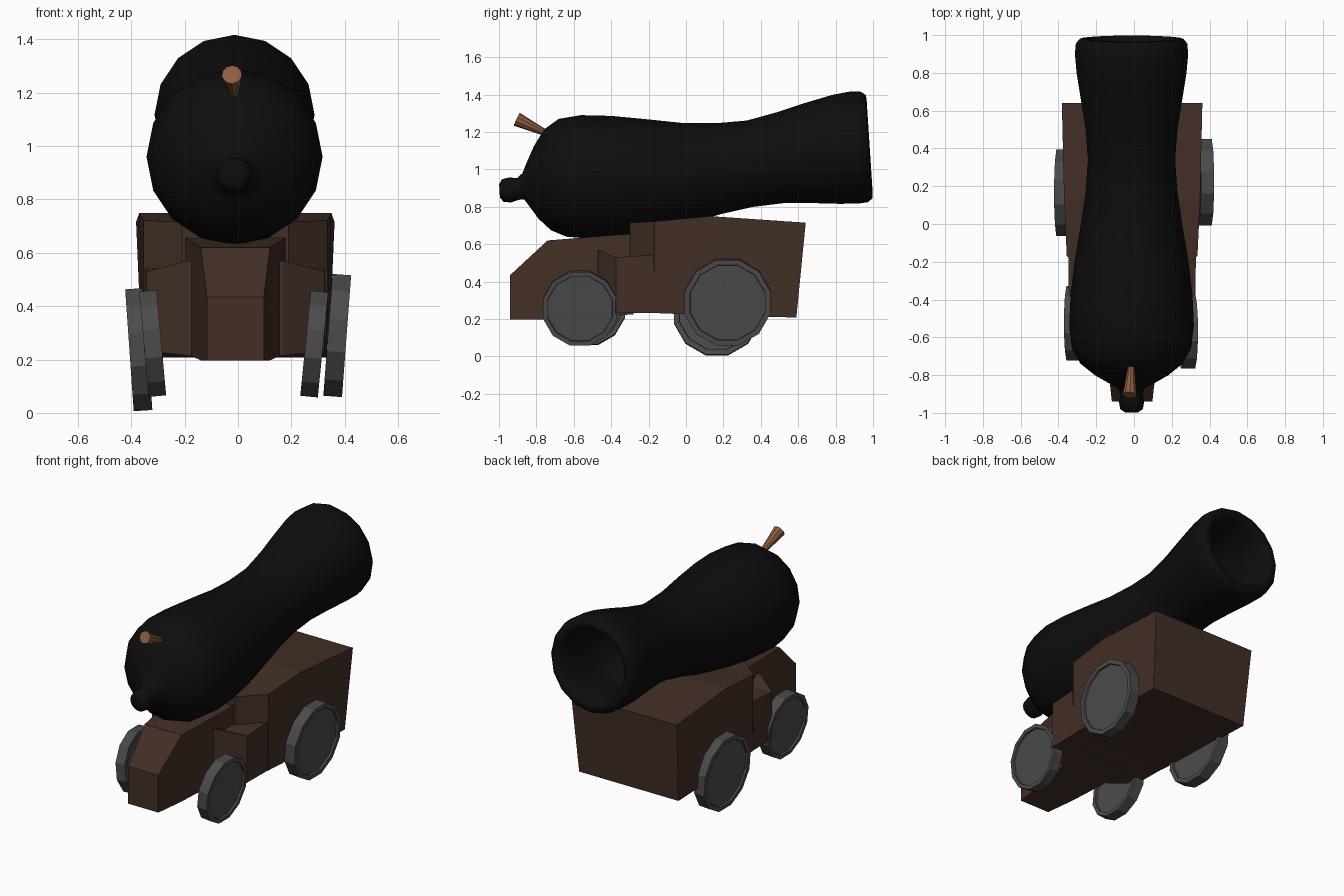
import bpy, bmesh, math
from mathutils import Vector, Matrix

if "Cube" in bpy.data.objects:
    bpy.data.objects.remove(bpy.data.objects["Cube"])


def material(name, rgb):
    m = bpy.data.materials.new(name)
    m.diffuse_color = (*rgb, 1)
    m.use_nodes = True
    m.node_tree.nodes["Principled BSDF"].inputs["Base Color"].default_value = m.diffuse_color
    return m


IRON = material("black_iron", (0.004, 0.004, 0.004))
WOOD = material("dark_wood", (0.055, 0.028, 0.019))
FUSE = material("fuse_brown", (0.26, 0.11, 0.05))
STEEL = material("wheel_grey", (0.07, 0.07, 0.07))


def finish(bm, name, mat, smooth=False):
    bmesh.ops.recalc_face_normals(bm, faces=bm.faces)
    for f in bm.faces:
        f.smooth = smooth
    me = bpy.data.meshes.new(name)
    bm.to_mesh(me)
    bm.free()
    me.materials.append(mat)
    ob = bpy.data.objects.new(name, me)
    bpy.context.collection.objects.link(ob)
    return ob


def loft(name, rings, mat, smooth=False):
    """Skin a list of equal-length point rings and cap both ends."""
    bm = bmesh.new()
    vs = [[bm.verts.new(p) for p in r] for r in rings]
    n = len(vs[0])
    for a, b in zip(vs, vs[1:]):
        for i in range(n):
            j = (i + 1) % n
            bm.faces.new((a[i], a[j], b[j], b[i]))
    bm.faces.new(vs[0])
    bm.faces.new(vs[-1])
    return finish(bm, name, mat, smooth)


# Barrel: tilted rings (y, centre z, radius) from knob to muzzle and into the bore
profile = [(-0.997, .885, .035), (-0.98, .887, .06), (-0.94, .89, .067), (-0.90, .895, .058),
           (-0.87, .91, .07), (-0.84, .92, .125), (-0.80, .93, .195), (-0.74, .945, .27),
           (-0.66, .955, .315), (-0.54, .96, .33), (-0.38, .963, .323), (-0.2, .967, .302),
           (0.0, .98, .268), (0.18, 1.005, .242), (0.34, 1.03, .231), (0.5, 1.062, .243),
           (0.65, 1.087, .267), (0.8, 1.107, .291), (0.9, 1.117, .300), (0.955, 1.12, .295),
           (0.98, 1.122, .275), (0.982, 1.122, .242), (0.95, 1.12, .222), (0.75, 1.1, .21),
           (0.4, 1.045, .19)]
SIDES = 16
rings = []
for y, z, r in profile:
    ring = []
    for k in range(SIDES):
        a = 2 * math.pi * k / SIDES
        ring.append((-0.013 + r * math.sin(a), y - 0.065 * r * math.cos(a), z + r * math.cos(a)))
    rings.append(ring)
loft("barrel", rings, IRON, True)

# Fuse: small flared cone standing out of the breech
start, end = Vector((-0.013, -0.72, 1.18)), Vector((-0.023, -0.905, 1.268))
d = end - start
bm = bmesh.new()
bmesh.ops.create_cone(bm, cap_ends=True, segments=10, radius1=0.013, radius2=0.038, depth=d.length,
                      matrix=Matrix.Translation((start + end) / 2) @ d.to_track_quat('Z', 'Y').to_matrix().to_4x4())
finish(bm, "fuse", FUSE)


# Carriage: box sections (bottom y, top y, bottom half width, top half width, bottom z, top z)
def box_loft(name, sections):
    loft(name, [[(-wb - .01, yb, zb), (wb - .01, yb, zb), (wt - .01, yt, zt), (-wt - .01, yt, zt)]
                for yb, yt, wb, wt, zb, zt in sections], WOOD)


box_loft("carriage_body", [
    (-.30, -.30, .20, .20, .52, .715),
    (-.17, -.17, .345, .345, .53, .722),
    (-.169, -.169, .34, .346, .232, .722),
    (.13, .13, .345, .36, .22, .75),
    (.59, .64, .35, .372, .208, .715)])
box_loft("carriage_step", [
    (-.47, -.47, .18, .18, .215, .57),
    (-.375, -.375, .335, .335, .232, .53),
    (-.15, -.15, .338, .338, .232, .545)])
box_loft("carriage_nose", [
    (-.94, -.94, .107, .107, .197, .435),
    (-.74, -.74, .13, .13, .197, .62),
    (-.28, -.28, .19, .19, .225, .657)])


# Wheels: twelve-sided discs with a recessed outer face, slightly leaning
def wheel(name, centre, radius, width, lean):
    s = 1 if centre[0] > 0 else -1
    bm = bmesh.new()
    place = (Matrix.Translation(centre) @ Matrix.Rotation(lean, 4, 'Y')
             @ Matrix.Rotation(s * math.pi / 2, 4, 'Y') @ Matrix.Rotation(math.pi / 12, 4, 'Z'))
    bmesh.ops.create_cone(bm, cap_ends=True, segments=12, radius1=radius, radius2=radius, depth=width)
    caps = [f for f in bm.faces if abs(f.normal.z) > .9]
    bmesh.ops.inset_individual(bm, faces=caps, thickness=radius * .12, depth=0)
    bmesh.ops.inset_individual(bm, faces=caps, thickness=radius * .01, depth=-.012)
    bm.transform(place)
    finish(bm, name, STEEL)


wheel("rear_wheel_right", (.372, .222, .29), .237, .07, .075)
wheel("rear_wheel_left", (-.372, .165, .237), .237, .07, -.07)
wheel("front_wheel_right", (.286, -.567, .258), .205, .066, .1)
wheel("front_wheel_left", (-.32, -.525, .26), .205, .066, -.09)
